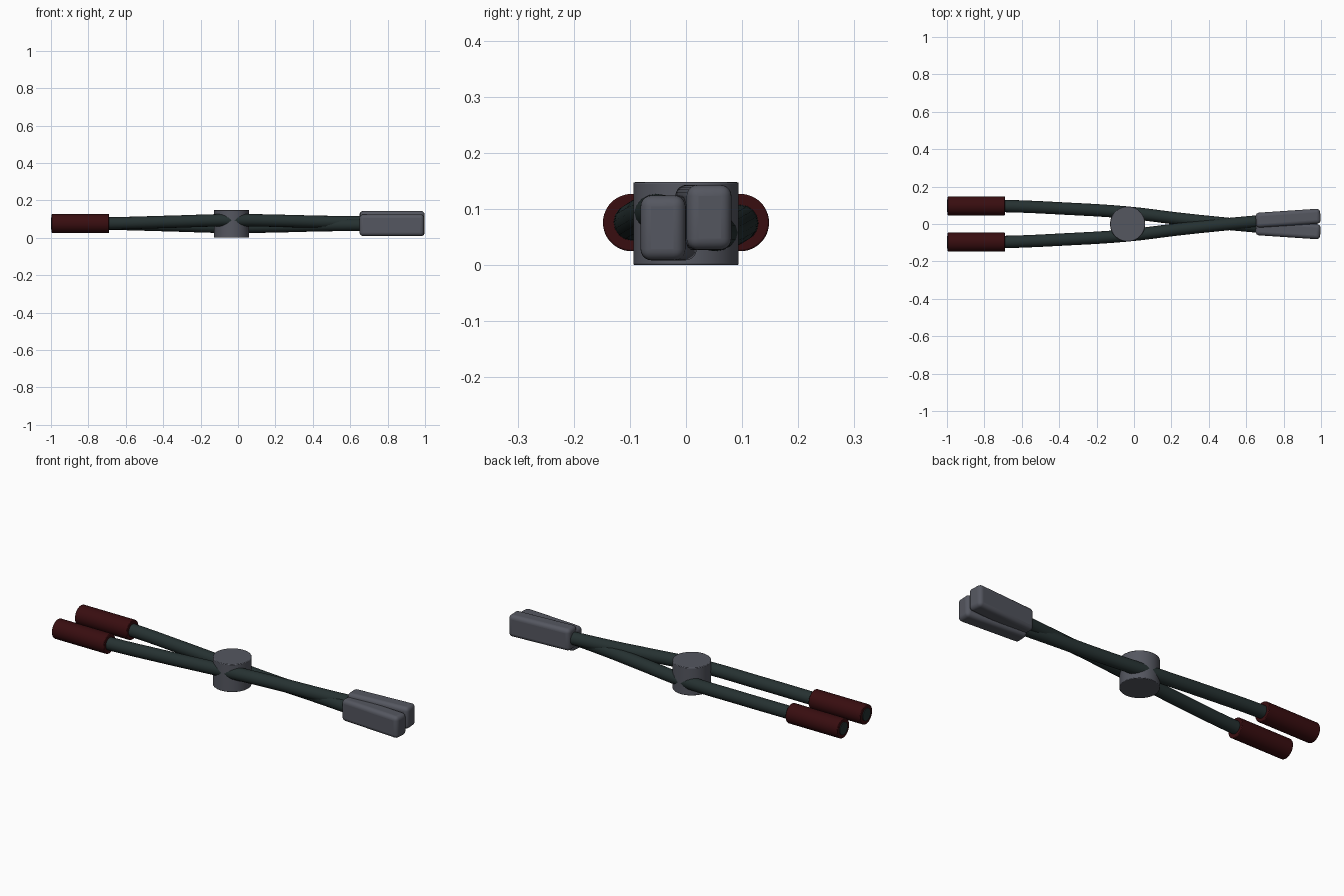
import bpy, math
from mathutils import Vector

if "Cube" in bpy.data.objects:
    bpy.data.objects.remove(bpy.data.objects["Cube"])

ZC = 0.076  # mid height; the two halves are a half turn about this axis


def material(name, rgb):
    m = bpy.data.materials.new(name)
    m.diffuse_color = (*rgb, 1)
    m.use_nodes = True
    m.node_tree.nodes["Principled BSDF"].inputs["Base Color"].default_value = m.diffuse_color
    return m


STEEL = material("grey steel", (0.09, 0.095, 0.117))
ARM = material("dark green metal", (0.019, 0.031, 0.031))
GRIP = material("dark red rubber", (0.04, 0.004, 0.005))


def finish(ob, name, mat):
    ob.name = name
    ob.data.materials.clear()
    ob.data.materials.append(mat)
    bpy.ops.object.select_all(action='DESELECT')
    ob.select_set(True)
    bpy.context.view_layer.objects.active = ob
    bpy.ops.object.shade_smooth_by_angle(angle=math.radians(35))


def cylinder(name, mat, r, depth, loc, rot=(0, 0, 0), bevel=0.003):
    bpy.ops.mesh.primitive_cylinder_add(vertices=48, radius=r, depth=depth,
                                        location=loc, rotation=rot)
    ob = bpy.context.object
    b = ob.modifiers.new("edge", 'BEVEL')
    b.width, b.segments = bevel, 2
    finish(ob, name, mat)


def tube(name, mat, pts, r):
    cu = bpy.data.curves.new(name, 'CURVE')
    cu.dimensions = '3D'
    cu.bevel_depth, cu.bevel_resolution = r, 6
    cu.resolution_u, cu.use_fill_caps = 10, True
    s = cu.splines.new('BEZIER')
    s.bezier_points.add(len(pts) - 1)
    for bp, p in zip(s.bezier_points, pts):
        bp.co = Vector(p)
        bp.handle_left_type = bp.handle_right_type = 'AUTO'
    ob = bpy.data.objects.new(name, cu)
    bpy.context.collection.objects.link(ob)
    bpy.ops.object.select_all(action='DESELECT')
    ob.select_set(True)
    bpy.context.view_layer.objects.active = ob
    bpy.ops.object.convert(target='MESH')
    finish(bpy.context.object, name, mat)


# Arm path: x, sideways offset, height offset from the mid plane
PATH = [(-1, -.097, 0), (-.69, -.096, .001), (-.38, -.083, .009),
        (-.035, -.061, .018), (.25, -.027, .014), (.45, -.006, .009),
        (.75, .022, .007)]

for side, s in (("front", 1), ("back", -1)):
    # Arm, crossing over from the grip to the opposite jaw
    tube(side + "_arm", ARM, [(x, s * y, ZC + s * z) for x, y, z in PATH], 0.033)
    # Rubber grip
    cylinder(side + "_grip", GRIP, 0.051, 0.306, (-0.843, -s * 0.097, ZC),
             (0, math.pi / 2, 0))
    # Rounded jaw block
    bpy.ops.mesh.primitive_cube_add(size=1, location=(0.824, s * 0.031, ZC + s * 0.0093),
                                    rotation=(0, 0, s * math.radians(3.8)))
    jaw = bpy.context.object
    jaw.scale = (0.346, 0.08, 0.116)
    bpy.ops.object.transform_apply(location=False, rotation=False, scale=True)
    b = jaw.modifiers.new("round", 'BEVEL')
    b.width, b.segments = 0.02, 5
    finish(jaw, side + "_jaw", STEEL)

# Pivot drum
cylinder("pivot", STEEL, 0.094, 0.148, (-0.034, 0, 0.074))
